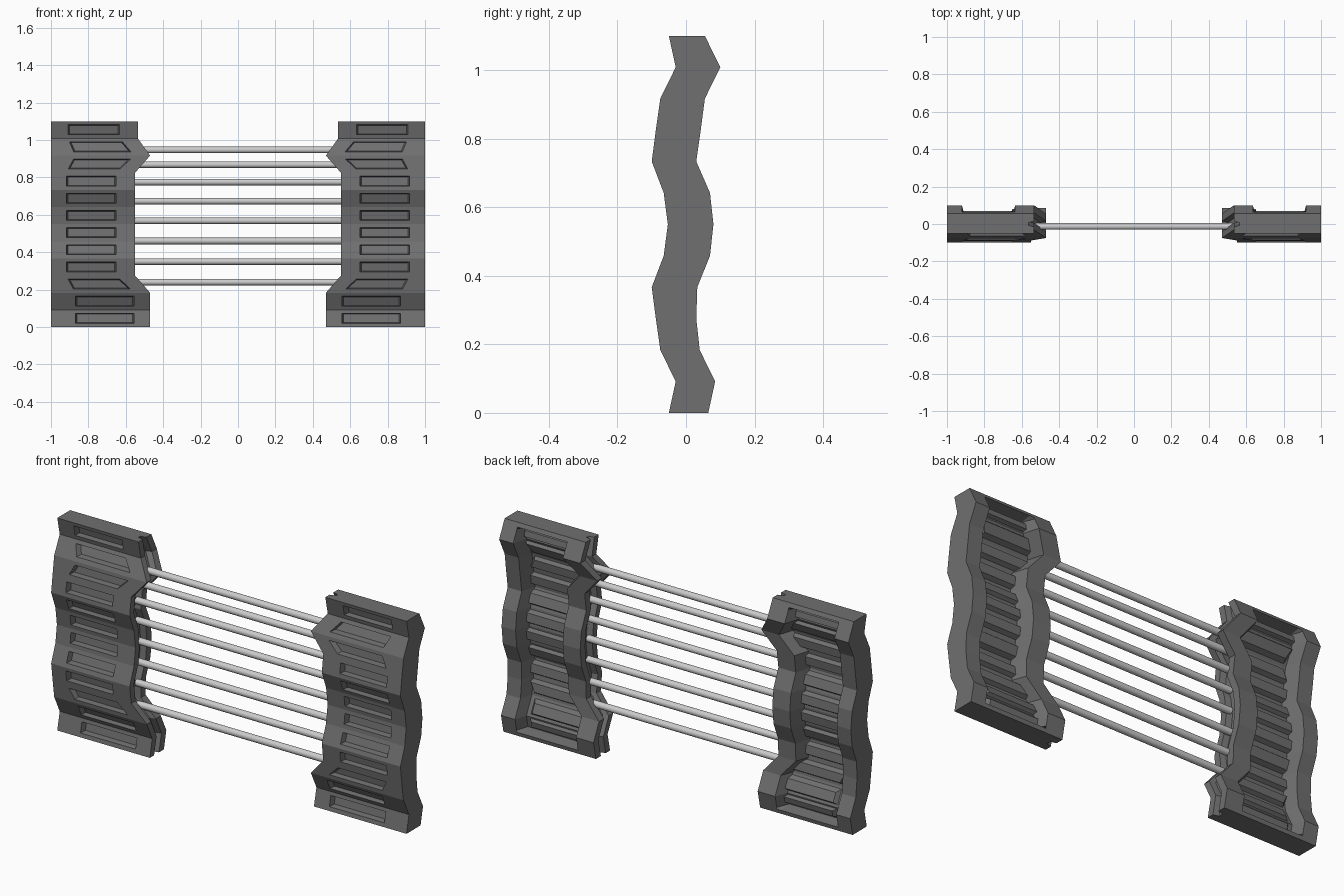
import bpy, bmesh
from mathutils import Vector

if "Cube" in bpy.data.objects:
    bpy.data.objects.remove(bpy.data.objects["Cube"])

# Wavy panel profile on evenly spaced levels: front y, back y, inner edge x
H, N = 1.1, 12
FRONT = [-.05, -.03, -.075, -.088, -.10, -.065, -.053, -.065, -.10, -.088, -.075, -.03, -.05]
BACK = [.065, .085, .04, .03, .033, .07, .08, .07, .03, .043, .055, .10, .055]
INNER = [.47, .47, .47, .55, .55, .55, .55, .55, .55, .55, .47, .535, .535]
LEVELS = [H * i / N for i in range(N + 1)]


def at(table, z):
    i = min(int(z / H * N + 1e-6), N - 1)
    t = z / H * N - i
    return table[i] * (1 - t) + table[i + 1] * t


def section(z, recess):
    """Closed outline of the panel at height z; recess: 0 flat back, 1 hollow back."""
    f, b, e = at(FRONT, z), at(BACK, z), at(INNER, z)
    floor = b + (f + .05 - b) * recess
    return [(1, f), (e, f),                                         # front
            (e, f + .035), (e + .03, f + .043),                     # groove in the inner side
            (e + .03, b - .048), (e, b - .04), (e, b),
            (e + .10, b), (e + .125, floor), (.90, floor), (.92, b),  # hollow back
            (1, b)]


def mat(name, v):
    m = bpy.data.materials.new(name)
    m.diffuse_color = (v, v, v, 1)
    m.use_nodes = True
    m.node_tree.nodes["Principled BSDF"].inputs["Base Color"].default_value = m.diffuse_color
    return m


def panel(name, sign, material):
    bm = bmesh.new()

    def face(pts):
        vs = [bm.verts.new((sign * p[0], p[1], p[2])) for p in pts]
        bm.faces.new(vs if sign > 0 else vs[::-1])

    def pocket_row(z0, z1, a0, a1, depth, off, widen, flip):
        """One row of a wall with a pressed pocket; a0, a1 are (outer x, inner x)."""
        y0, y1 = at(FRONT, z0) + off, at(FRONT, z1) + off
        outer = [Vector((a0[0], y0, z0)), Vector((a0[1], y0, z0)),
                 Vector((a1[1], y1, z1)), Vector((a1[0], y1, z1))]

        def loop(v0, v1, dx, dy):
            pts = []
            for v, order in ((v0, (0, 1)), (v1, (1, 0))):
                z = z0 + (z1 - z0) * v
                e = at(INNER, z) - .47
                ends = (.87 + .6 * e + dx, .555 + 1.2 * e - dx)
                pts += [Vector((ends[k], y0 + (y1 - y0) * v + dy, z)) for k in order]
            return pts

        rim = loop(.22 - widen, .80 + widen, widen * .1, 0)
        bed = loop(.27, .75, -.008, depth)
        fix = (lambda p: p) if flip else (lambda p: p[::-1])
        for k in range(4):
            n = (k + 1) % 4
            face(fix([outer[k], outer[n], rim[n], rim[k]]))
            face(fix([rim[k], rim[n], bed[n], bed[k]]))
        face(fix(bed))

    # Side walls, groove and back frame
    rows = [(0, 0), (.02, 0), (.03, 1)] + [(z, 1) for z in LEVELS[1:-1]] \
        + [(H - .03, 1), (H - .02, 0), (H, 0)]
    secs = [[(x, y, z) for x, y in section(z, r)] for z, r in rows]
    for j, (a, b) in enumerate(zip(secs, secs[1:])):
        hollow = rows[j][1] and rows[j + 1][1]
        for k in range(len(a)):
            n = (k + 1) % len(a)
            if k == 0 or (k == 8 and hollow):
                continue
            face([a[k], b[k], b[n], a[n]])
    face(secs[0])
    face(secs[-1][::-1])

    # Pockets on the front and their raised backs in the hollow
    for z0, z1 in zip(LEVELS, LEVELS[1:]):
        pocket_row(z0, z1, (1, at(INNER, z0)), (1, at(INNER, z1)), .028, 0, 0, False)
        q0, q1 = max(z0, .03), min(z1, H - .03)
        pocket_row(q0, q1, (.90, at(INNER, q0) + .125), (.90, at(INNER, q1) + .125),
                   .02, .05, .08, True)

    bmesh.ops.remove_doubles(bm, verts=bm.verts, dist=1e-5)
    bmesh.ops.recalc_face_normals(bm, faces=bm.faces)
    me = bpy.data.meshes.new(name)
    bm.to_mesh(me)
    bm.free()
    me.materials.append(material)
    bpy.context.collection.objects.link(bpy.data.objects.new(name, me))


# Side panels
dark = mat("dark_grey", .16)
panel("right_panel", 1, dark)
panel("left_panel", -1, dark)

# Rungs
light = mat("light_grey", .6)
for i, z in enumerate((.24, .35, .46, .568, .673, .775, .868, .947)):
    bpy.ops.mesh.primitive_cylinder_add(vertices=16, radius=.0175, depth=1.14,
                                        location=(0, -.013, z), rotation=(0, 1.5707963, 0))
    rung = bpy.context.object
    rung.name = f"rung_{i + 1}"
    rung.data.materials.append(light)
    bpy.ops.object.shade_smooth_by_angle()
